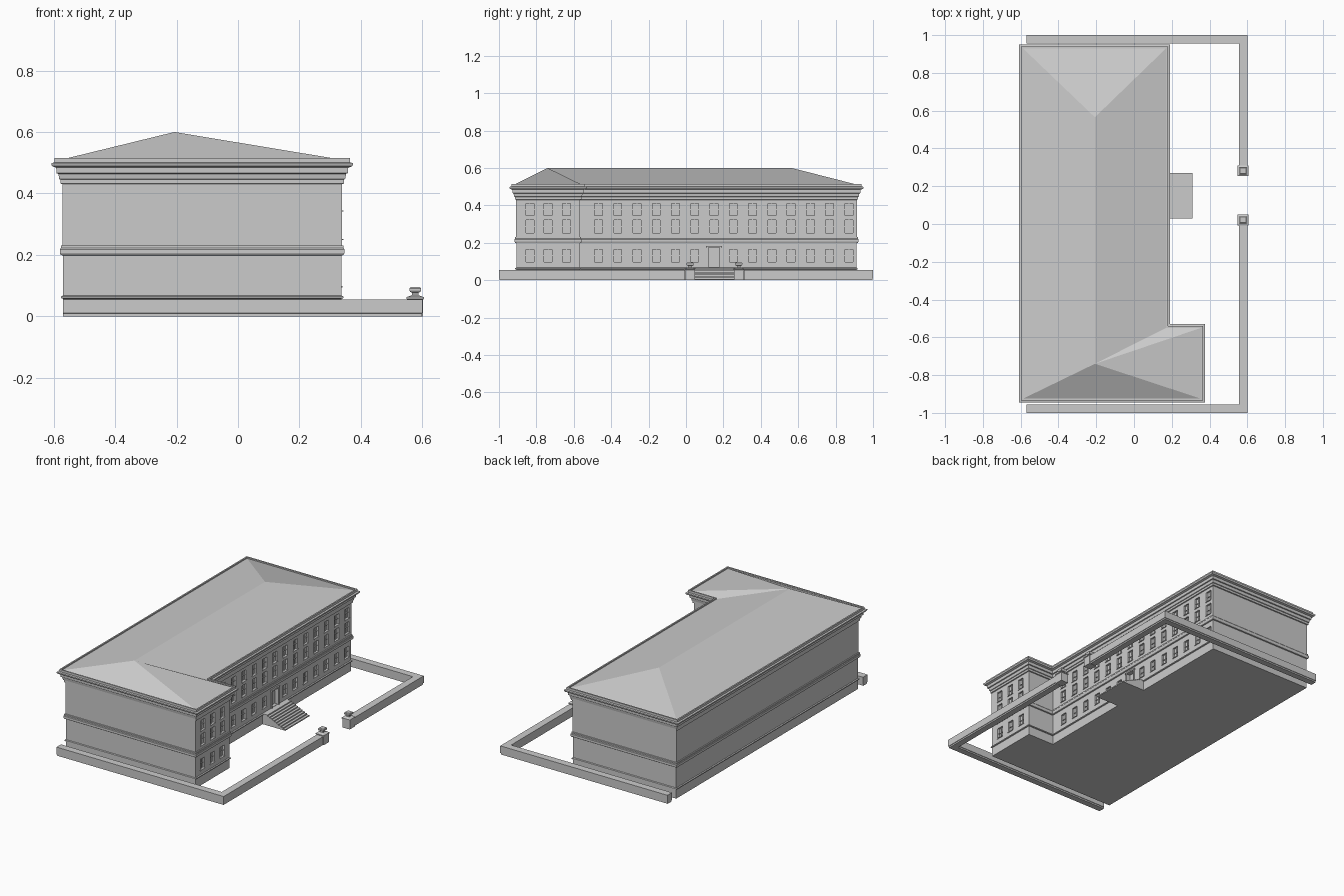
import bpy, bmesh

if "Cube" in bpy.data.objects:
    bpy.data.objects.remove(bpy.data.objects["Cube"])


def finish(bm, name):
    bmesh.ops.recalc_face_normals(bm, faces=bm.faces[:])
    me = bpy.data.meshes.new(name)
    bm.to_mesh(me)
    bm.free()
    ob = bpy.data.objects.new(name, me)
    bpy.context.collection.objects.link(ob)
    return ob


def box(bm, x0, x1, y0, y1, z0, z1):
    vs = bmesh.ops.create_cube(bm, size=1)["verts"]
    for v in vs:
        v.co = (x0 + (v.co.x + .5) * (x1 - x0), y0 + (v.co.y + .5) * (y1 - y0),
                z0 + (v.co.z + .5) * (z1 - z0))


def bridge(bm, a, b):
    n = len(a)
    for i in range(n):
        bm.faces.new((a[i], a[(i + 1) % n], b[(i + 1) % n], b[i]))


# L-shaped wall footprint, grown outward by d
XL, XM, XW = -0.57, 0.152, 0.337
YF, YI, YB = -0.907, -0.568, 0.912


def footprint(d):
    return [(XL - d, YF - d), (XW + d, YF - d), (XW + d, YI + d),
            (XM + d, YI + d), (XM + d, YB + d), (XL - d, YB + d)]


# building: moulding profile (offset, height) swept round the footprint, hipped roof on top
profile = [(0, 0), (0, .057), (.006, .059), (.006, .065), (0, .068), (0, .198),
           (.007, .2), (.01, .206), (.01, .218), (.007, .222), (.007, .23), (.002, .231),
           (.002, .43), (.008, .432), (.008, .445), (.012, .447), (.015, .464),
           (.021, .466), (.022, .484), (.034, .488), (.038, .494), (.038, .499),
           (.027, .501), (.027, .515), (.018, .515), (.018, .507)]
bm = bmesh.new()
rings = [[bm.verts.new((x, y, z)) for x, y in footprint(d)] for d, z in profile]
bm.faces.new(rings[0])
for a, b in zip(rings, rings[1:]):
    bridge(bm, a, b)
south = bm.verts.new((-0.207, -0.74, 0.6))
north = bm.verts.new((-0.207, 0.565, 0.6))
r = rings[-1]
for i in range(3):
    bm.faces.new((r[i], r[i + 1], south))
bm.faces.new((r[3], r[4], north))
bm.faces.new((r[3], north, south))
bm.faces.new((r[4], r[5], north))
bm.faces.new((r[5], r[0], south))
bm.faces.new((r[5], south, north))
building = finish(bm, "building")

# window layout: (wall x, centre y, bottom z, top z)
DOOR_Y = 0.15
ROWS = [(.098, .165, 0), (.252, .322, .002), (.345, .410, .002)]
windows = []
for z0, z1, d in ROWS:
    for k in range(-6, 8):
        if k or d:
            windows.append((XM + d, DOOR_Y + .103 * k, z0, z1))
    for k in (-1, 0, 1):
        windows.append((XW + d, -.737 + .098 * k, z0, z1))

# openings cut into the facade
W, DEPTH = .021, .012
bm = bmesh.new()
for x, y, z0, z1 in windows:
    box(bm, x - DEPTH, x + .004, y - W, y + W, z0, z1)
box(bm, XM - .02, XM + .004, DOOR_Y - .03, DOOR_Y + .03, .07, .175)
cutter = finish(bm, "opening_cutter")
cutter.hide_render = True
mod = building.modifiers.new("openings", "BOOLEAN")
mod.operation = "DIFFERENCE"
mod.solver = "EXACT"
mod.object = cutter
bpy.context.view_layer.objects.active = building
bpy.ops.object.modifier_apply(modifier=mod.name)
bpy.data.objects.remove(cutter)

# sash bars and sills
bm = bmesh.new()
for x, y, z0, z1 in windows:
    b, zm = x - DEPTH - .001, (z0 + z1) / 2
    box(bm, b, b + .005, y - .002, y + .002, z0, z1)
    box(bm, b, b + .006, y - W, y + W, zm - .002, zm + .002)
    box(bm, x - .004, x + .004, y - W - .003, y + W + .003, z0 - .004, z0)
finish(bm, "window_bars_and_sills")

# door surround
bm = bmesh.new()
for s in (-1, 1):
    c = DOOR_Y + s * .034
    box(bm, XM - .004, XM + .007, c - .004, c + .004, .068, .175)
box(bm, XM - .004, XM + .009, DOOR_Y - .042, DOOR_Y + .042, .175, .184)
finish(bm, "door_surround")

# entrance steps: one stepped outline extruded along y
N, top, x_in, x_out = 9, .066, .15, .31
pts = [(x_in, 0), (x_out, 0)]
run = (x_out - .17) / N
for i in range(N):
    pts += [(x_out - i * run, (i + 1) * top / N), (x_out - (i + 1) * run, (i + 1) * top / N)]
pts.append((x_in, top))
bm = bmesh.new()
a = [bm.verts.new((x, .03, z)) for x, z in pts]
b = [bm.verts.new((x, .27, z)) for x, z in pts]
bridge(bm, a, b)
bm.faces.new(a)
bm.faces.new(b)
finish(bm, "entrance_steps")

# boundary wall: a path from gate to back with a slightly inset foot
for name, gate, end in (("south_boundary_wall", -.005, -1), ("north_boundary_wall", .31, 1)):
    s = 1 if end > 0 else -1

    def outline(e):
        return [(.6 - e, gate), (.6 - e, end - s * e), (-.57, end - s * e),
                (-.57, end - s * (.045 - e)), (.555 + e, end - s * (.045 - e)), (.555 + e, gate)]
    bm = bmesh.new()
    rings = [[bm.verts.new((x, y, z)) for x, y in outline(e)]
             for e, z in ((.003, 0), (.003, .009), (0, .01), (0, .055))]
    for a, b in zip(rings, rings[1:]):
        bridge(bm, a, b)
    bm.faces.new(rings[0])
    bm.faces.new(rings[-1])
    finish(bm, name)

# square gate posts with stepped caps and finials: (half width, height)
post = [(.026, 0), (.026, .055), (.029, .057), (.029, .062), (.018, .066), (.010, .069),
        (.010, .076), (.017, .080), (.019, .084), (.019, .091), (.015, .095)]
for name, cy in (("south_gate_post", .022), ("north_gate_post", .282)):
    bm = bmesh.new()
    rings = [[bm.verts.new((.577 + sx * h, cy + sy * h, z))
              for sx, sy in ((-1, -1), (1, -1), (1, 1), (-1, 1))] for h, z in post]
    for a, b in zip(rings, rings[1:]):
        bridge(bm, a, b)
    bm.faces.new(rings[0])
    bm.faces.new(rings[-1])
    finish(bm, name)
